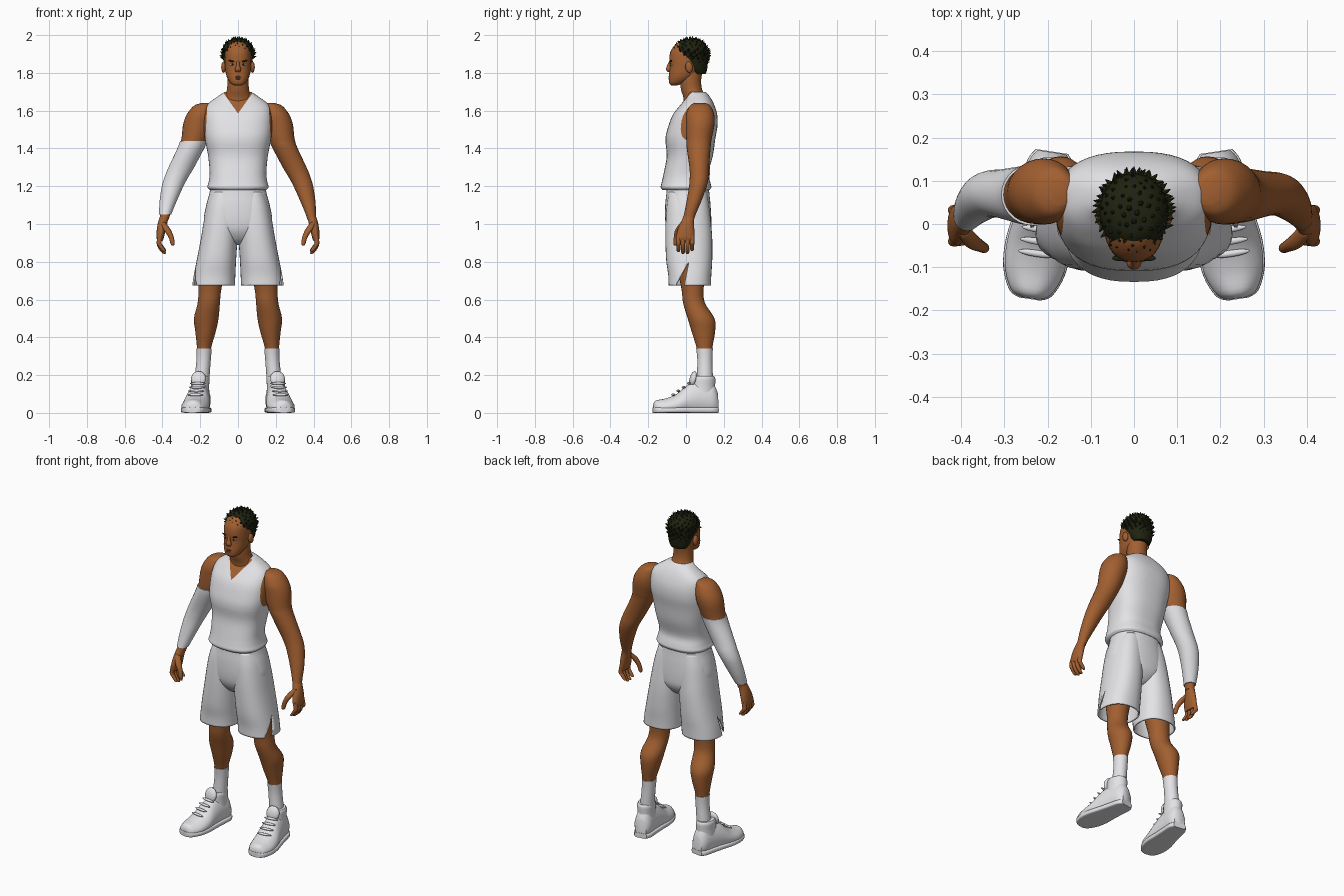
import bpy, bmesh, math, random
from math import radians
from mathutils import Vector, Matrix

if "Cube" in bpy.data.objects:
    bpy.data.objects.remove(bpy.data.objects["Cube"])


def material(name, r, g, b):
    m = bpy.data.materials.new(name)
    m.use_nodes = True
    m.diffuse_color = (r, g, b, 1)
    m.node_tree.nodes["Principled BSDF"].inputs["Base Color"].default_value = (r, g, b, 1)
    return m


skin = material("brown skin", .36, .115, .03)
lip = material("dark lips", .22, .06, .025)
hair = material("black hair", .014, .016, .005)
cloth = material("white cloth", .8, .8, .83)
eye_white = material("eye white", .6, .58, .55)


def finish(name, bm, mat, smooth=True):
    bmesh.ops.recalc_face_normals(bm, faces=bm.faces[:])
    mesh = bpy.data.meshes.new(name)
    bm.to_mesh(mesh)
    bm.free()
    mesh.materials.append(mat)
    if smooth:
        mesh.shade_smooth()
        mesh.set_sharp_from_angle(angle=radians(50))
    obj = bpy.data.objects.new(name, mesh)
    bpy.context.scene.collection.objects.link(obj)
    return obj


def spline(rows, steps=4):
    """Smooth curve through every row."""
    pts = [rows[0]] + list(rows) + [rows[-1]]
    out = []
    for a, b, c, d in zip(pts, pts[1:], pts[2:], pts[3:]):
        for k in range(steps):
            t = k / steps
            out.append([q + t * ((r - p) + t * ((2 * p - 5 * q + 4 * r - s)
                        + t * (3 * (q - r) + s - p))) / 2
                        for p, q, r, s in zip(a, b, c, d)])
    return out + [rows[-1]]


def loft(name, rows, mat, side=1, power=2, along="z", pinch=0, grow=0, caps=True, sides=28):
    """Skin over rings; each row is centre x, y, z and two radii, in hundredths."""
    bm = bmesh.new()
    rings = []
    for x, y, z, ra, rb in spline(rows):
        ring = []
        for i in range(sides):
            t = math.tau * i / sides
            c, s = math.cos(t), math.sin(t)
            u = math.copysign(abs(c) ** (2 / power), c)
            v = math.copysign(abs(s) ** (2 / power), s)
            a = (ra + grow) * u * (1 - pinch * max(v, 0))
            b = (rb + grow) * v
            offset = Vector((a, b, 0)) if along == "z" else Vector((a, 0, b))
            p = (Vector((x, y, z)) + offset) / 100
            p.x *= side
            ring.append(bm.verts.new(p))
        rings.append(ring)
    for low, high in zip(rings, rings[1:]):
        for i in range(sides):
            j = (i + 1) % sides
            bm.faces.new((low[i], low[j], high[j], high[i]))
    if caps:
        bm.faces.new(rings[0])
        bm.faces.new(rings[-1])
    return finish(name, bm, mat)


def blob(name, place, size, mat, turn=(0, 0, 0)):
    bm = bmesh.new()
    bmesh.ops.create_uvsphere(bm, u_segments=16, v_segments=10, radius=1)
    bm.transform(Matrix.LocRotScale(Vector(place) / 100, Matrix.Rotation(turn[0], 3, "X")
                 @ Matrix.Rotation(turn[1], 3, "Y"), Vector(size) / 100))
    return finish(name, bm, mat)


def cut(obj, planes, rule):
    """Slice along planes, then set each face's material, or drop it if negative."""
    bm = bmesh.new()
    bm.from_mesh(obj.data)
    for place, normal in planes:
        bmesh.ops.bisect_plane(bm, geom=bm.verts[:] + bm.edges[:] + bm.faces[:],
                               plane_co=place, plane_no=normal)
    dropped = []
    for f in bm.faces:
        index = rule(f.calc_center_median())
        if index < 0:
            dropped.append(f)
        else:
            f.material_index = index
    bmesh.ops.delete(bm, geom=dropped, context="FACES")
    bm.to_mesh(obj.data)
    bm.free()


# Jersey with bare shoulders and a V neck
jersey = loft("jersey", [
    (0, 0, 118, 15, 12.5), (0, 0, 119.5, 16.2, 13.4), (0, 0, 122, 15.6, 12.9),
    (0, 0, 127, 15, 11.8), (0, 2, 136, 15.8, 12.2), (0, 2.3, 145, 17.5, 13.2),
    (0, 3.7, 152, 18.2, 13), (0, 4.8, 158, 18, 11.7), (0, 6, 163, 16.5, 9),
    (0, 6.5, 167, 11.5, 6.4), (0, 5.5, 170, 7, 5)], cloth, power=2.5, sides=48)
jersey.data.materials.append(skin)
neck_tip = Vector((0, 0, 1.585))


def jersey_colour(p):
    bare_shoulder = abs(p.x) + .06 * p.z > .26 and p.z > 1.43
    bare_neck = p.y < .03 and p.z - neck_tip.z > 1.4 * abs(p.x)
    return int(bare_shoulder or bare_neck)


cut(jersey, [((0, 0, 1.43), (0, 0, 1))]
    + [((s * .26, 0, 0), (s, 0, .06)) for s in (1, -1)]
    + [(neck_tip, (s * 1.4, 0, -1)) for s in (1, -1)], jersey_colour)

# Seat of the shorts
loft("shorts_seat", [
    (0, 1, 121, 14.4, 11), (0, 1, 116, 15.2, 11.4), (0, 1, 110, 16.8, 12),
    (0, 1.2, 102, 18, 12.2), (0, 1.5, 96, 15, 11.4), (0, 1.5, 91, 7, 8),
    (0, 1.5, 89, 2, 4)], cloth, power=2.3, sides=40)

arm_rows = [
    (17, 7.5, 164, 2.5, 3), (18.5, 7.5, 162.5, 5, 5.5), (20.2, 7.5, 158, 6.9, 7.4),
    (21.4, 7.5, 153, 7.6, 7.6), (22.6, 7, 147, 7.1, 7), (23.4, 6.8, 144, 6.8, 6.6),
    (25, 6.7, 140, 6.6, 6.3), (30, 7, 130, 6.3, 5.2), (32.5, 7, 125, 5.8, 5),
    (34.6, 6.3, 120, 5.2, 4.7), (37, 4.2, 112, 4, 3.9), (38.6, 2, 105, 2.7, 3.1),
    (39.2, 1.2, 102, 2.4, 3)]

for side, word in ((1, "left"), (-1, "right")):
    # Shorts leg, with a slit on the outer side
    leg = loft(word + "_shorts_leg", [
        (7, 1, 117, 7, 10), (8, 1, 110, 8.4, 11.2), (9, 1.2, 101, 9.2, 12),
        (10, 1.5, 92, 9.7, 12.4), (11.4, 1.7, 81, 10.4, 12.2), (12.4, 2, 73, 11, 11.4),
        (12.9, 2, 67.5, 11.3, 11.2)], cloth, side, power=2.3, caps=False, sides=36)
    apex = Vector((0, .015, .8))
    front, back = Vector((0, .87, -.5)), Vector((0, .98, -.19))
    cut(leg, [(apex, front), (apex, back)], lambda p: -1 if (
        p.x * side > .15 and p.z < apex.z
        and (p - apex).dot(front) > 0 > (p - apex).dot(back)) else 0)
    hem = leg.modifiers.new("hem", "SOLIDIFY")
    hem.thickness, hem.offset = .008, -1

    # Bare leg and sock
    loft(word + "_leg", [
        (13, 2.5, 84, 8, 8), (14, 3, 75, 7.2, 7.3), (14.9, 3.5, 65, 6, 5.8),
        (15.5, 4.3, 58, 5.9, 5.8), (16.8, 8, 50, 6.5, 7.1), (17.2, 9.2, 43, 5.4, 6.2),
        (18, 9.8, 34, 3.7, 4.1), (18.3, 10, 28, 3.5, 3.8)], skin, side)
    loft(word + "_sock", [
        (17.9, 9.8, 34, 4, 4.4), (18.2, 10, 28, 3.8, 4), (18.9, 10, 20, 3.9, 4.2),
        (19.4, 10, 14, 4, 4.4)], cloth, side)

    # High shoe, built straight and then turned out
    shoe_rows = [
        (0, -17.4, 2.6, 2, 2), (0, -16, 3.3, 4.6, 3.3), (0, -11, 3.8, 6.8, 3.8),
        (0, -5, 5, 7.2, 5), (0, 1, 7.4, 6.4, 7.4), (0, 8, 8.4, 5.6, 8.4),
        (0, 14, 8, 5, 8), (0, 16.8, 6, 3.4, 5)]
    parts = [
        loft(word + "_shoe", shoe_rows, cloth, along="y", power=2.8, pinch=.35),
        loft(word + "_sole", [(x, y * 1.01, 1.5, w + .4, 1.5) for x, y, z, w, h in shoe_rows],
             cloth, along="y", power=5),
        loft(word + "_shoe_collar", [
            (0, 9, 9, 5, 6.8), (0, 9.4, 14, 4.8, 6.2), (0, 9.6, 18, 4.9, 6.1),
            (0, 9.6, 19.4, 4.3, 5.4)], cloth),
        blob(word + "_shoe_tongue", (0, 3.8, 18), (4, 1.8, 4.2), cloth, (-.25, 0, 0))]
    for i in range(4):
        parts.append(blob(word + "_lace", (0, 1.5 - 2.8 * i, 15.6 - 2 * i),
                          (4.4, .8, .7), cloth))
    for part in parts:
        part.location.x = side * .215
        part.rotation_euler.z = side * .15

    # Arm and hand
    loft(word + "_arm", arm_rows, skin, side)
    loft(word + "_palm", [
        (39, 1.5, 104, 2.3, 2.9), (39.8, .8, 101, 2.5, 3.4), (40.6, 0, 97, 2.4, 4.4),
        (41.2, -.4, 93, 2, 4.8), (41.3, -.4, 91, 1.4, 4.4)], skin, side)
    for finger in range(4):
        y = 3.2 - 2.4 * finger
        drop = (1.5, 0, 0, 1)[finger]
        loft(word + "_finger", [
            (41.2, y, 94, 1.2, 1.2), (41.8, y, 90, 1.3, 1.2), (40.8, y, 87 + drop, 1.3, 1.1),
            (39.2, y, 84.8 + drop, 1, .9), (38.8, y, 84.2 + drop, .4, .4)],
            skin, side, sides=12)
    loft(word + "_thumb", [
        (40, -1, 101, 1.5, 1.8), (37.5, -4, 97, 1.9, 1.7), (35.4, -5.2, 93, 1.4, 1.3),
        (34.6, -5.6, 89.5, 1.1, 1.1), (34.6, -5.6, 88.6, .5, .5)], skin, side, sides=14)

    # Ear, eye and brow
    blob(word + "_ear", (side * 7.6, 1.6, 183), (1.3, 2, 3), skin, (.15, 0, 0))
    blob(word + "_eye", (side * 3, -7.7, 184.4), (1.3, .5, .55), eye_white)
    blob(word + "_iris", (side * 2.9, -8.1, 184.4), (.5, .3, .5), hair)
    blob(word + "_brow", (side * 3.2, -7.9, 186.2), (1.9, .7, .4), hair, (0, -.2 * side, 0))

# Compression sleeve on one arm
loft("arm_sleeve", [r for r in arm_rows if 105 <= r[2] <= 144], cloth, -1, grow=.5)

# Neck and head
loft("neck", [
    (0, 5, 162, 9.5, 6), (0, 4.6, 167, 7.4, 6), (0, 3, 171, 5.9, 5.6),
    (0, 2.4, 176, 5.6, 5.6), (0, 3, 182, 5.6, 6)], skin)
loft("head", [
    (0, -6.2, 173.4, 2, 1.6), (0, -5, 174.6, 4, 3.9), (0, -2.2, 178, 6, 6.9),
    (0, .4, 183, 6.9, 9), (0, 1.2, 188, 7.1, 10), (0, 1.5, 192, 6.7, 9.4),
    (0, 2, 196, 4.8, 6.5), (0, 2, 197.4, 2, 2.5)], skin, power=2.3)
loft("nose", [
    (0, -8, 186.5, .8, .8), (0, -8.7, 184, .9, 1.3), (0, -9, 181.8, 1.7, 1.6),
    (0, -8.6, 180.4, 1.1, .9)], skin, sides=14)
for z in (177.9, 176.9):
    blob("lip", (0, -8.5, z), (2, .8, .55), lip)

# Hair cap
loft("hair_cap", [
    (0, 7, 179.5, 5, 3.4), (0, 6, 182, 6.4, 5.2), (0, 4.6, 187, 7.7, 7.1),
    (0, 2.8, 191, 8, 8.9), (0, 2.7, 194, 7.6, 8.4), (0, 2.7, 197, 5.2, 5.8),
    (0, 2.7, 198, 2, 2)], hair)

# Hair tufts: small leaning spikes spread evenly over the cap
random.seed(4)
bm = bmesh.new()
count = 170
for i in range(count):
    h = 1 - 1.75 * (i + .5) / count
    t = i * 2.4
    r = math.sqrt(1 - h * h)
    n = Vector((r * math.cos(t), r * math.sin(t), h))
    if h < .12 - .9 * max(n.y + .25, 0):
        continue
    base = Vector((0, .027, 1.893)) + Vector((n.x * .077, n.y * .086, h * .08))
    lean = Vector((random.uniform(-.5, .5), random.uniform(-.5, .5), .55))
    way = (n + lean).normalized()
    turn = way.to_track_quat("Z", "Y").to_matrix().to_4x4()
    bmesh.ops.create_cone(bm, segments=5, radius1=.015, radius2=.001, depth=.034,
                          cap_ends=True, matrix=Matrix.Translation(base + way * .006) @ turn)
finish("hair_tufts", bm, hair, smooth=False)
